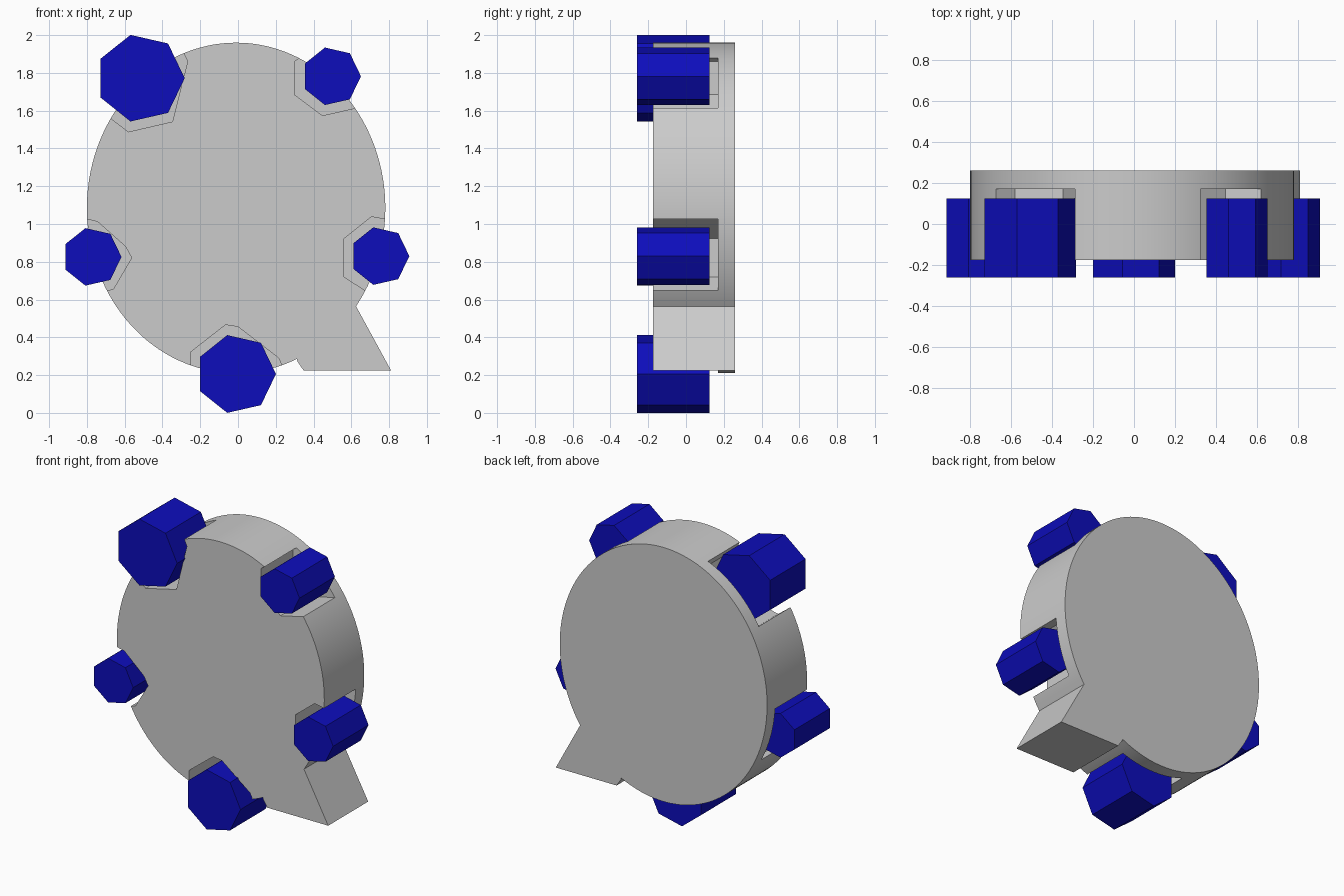
import bpy, bmesh, math

if "Cube" in bpy.data.objects:
    bpy.data.objects.remove(bpy.data.objects["Cube"])


def prism(name, pts, y0, y1):
    """Extrude an (x, z) outline from y0 to y1."""
    bm = bmesh.new()
    face = bm.faces.new([bm.verts.new((x, y0, z)) for x, z in pts])
    ext = bmesh.ops.extrude_face_region(bm, geom=[face])
    for v in ext["geom"]:
        if isinstance(v, bmesh.types.BMVert):
            v.co.y = y1
    bmesh.ops.recalc_face_normals(bm, faces=bm.faces)
    mesh = bpy.data.meshes.new(name)
    bm.to_mesh(mesh)
    bm.free()
    ob = bpy.data.objects.new(name, mesh)
    bpy.context.collection.objects.link(ob)
    return ob


# Oval body with a speech-bubble style tail at lower right
CX, CZ, RX, RZ = -0.01, 1.085, 0.79, 0.875
A0, A1, N = -36.5, 294.0, 120
outline = []
for i in range(N + 1):
    a = math.radians(A0 + (A1 - A0) * i / N)
    outline.append((CX + RX * math.cos(a), CZ + RZ * math.sin(a)))
outline += [(0.315, 0.272), (0.347, 0.225), (0.81, 0.225)]
body = prism("bubble_body", outline, -0.175, 0.26)

# Open pockets cut into the rim from the front, leaving a thin back plate
pockets = [
    [(-0.31, 2.1), (-0.288, 1.907), (-0.267, 1.86), (-0.347, 1.542),
     (-0.58, 1.488), (-0.685, 1.568), (-0.9, 1.735), (-0.9, 2.1)],
    [(0.45, 1.965), (0.299, 1.86), (0.299, 1.685), (0.447, 1.574),
     (0.632, 1.616), (0.80, 1.655), (0.8, 1.965)],
    [(-0.95, 1.06), (-0.743, 1.012), (-0.595, 0.88), (-0.563, 0.821),
     (-0.659, 0.657), (-0.712, 0.641), (-0.95, 0.6)],
    [(0.95, 0.99), (0.78, 1.025), (0.706, 1.038), (0.561, 0.922),
     (0.561, 0.72), (0.685, 0.641), (0.95, 0.47)],
    [(-0.249, 0.1), (-0.249, 0.323), (-0.066, 0.466), (0.0, 0.456),
     (0.214, 0.291), (0.262, 0.19), (0.25, 0.1)],
]
bpy.context.view_layer.objects.active = body
for pts in pockets:
    cutter = prism("pocket_cutter", pts, -0.4, 0.17)
    cutter.hide_render = True
    mod = body.modifiers.new("pocket", "BOOLEAN")
    mod.operation, mod.solver, mod.object = "DIFFERENCE", "EXACT", cutter
    bpy.ops.object.modifier_apply(modifier=mod.name)
    bpy.data.objects.remove(cutter)

body.select_set(True)
bpy.ops.object.shade_smooth_by_angle(angle=math.radians(20))

# Seven-sided blue pegs
blue = bpy.data.materials.new("blue")
blue.diffuse_color = (0.004, 0.004, 0.5, 1)
blue.use_nodes = True
blue.node_tree.nodes["Principled BSDF"].inputs["Base Color"].default_value = blue.diffuse_color
pegs = {
    "peg_top_left": (-0.517, 1.772, 0.235),
    "peg_top_right": (0.495, 1.782, 0.156),
    "peg_left": (-0.773, 0.826, 0.156),
    "peg_right": (0.751, 0.83, 0.156),
    "peg_bottom": (-0.01, 0.206, 0.211),
}
for name, (x, z, r) in pegs.items():
    pts = [(x + r * math.cos(k * math.tau / 7), z + r * math.sin(k * math.tau / 7))
           for k in range(7)]
    peg = prism(name, pts, -0.26, 0.125)
    peg.data.materials.append(blue)
